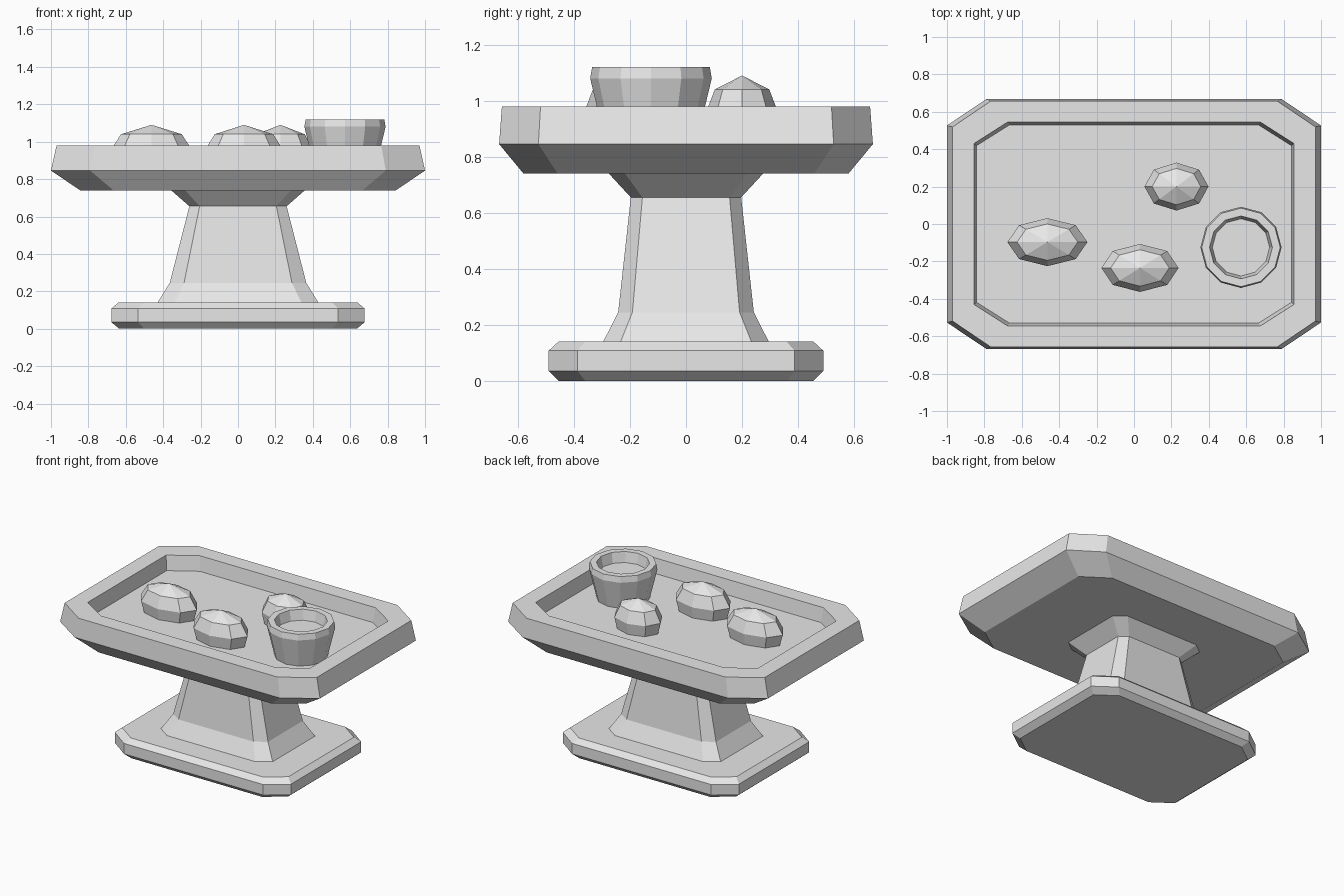
import bpy, bmesh, math

cube = bpy.data.objects.get("Cube")
if cube:
    bpy.data.objects.remove(cube, do_unlink=True)

grey = bpy.data.materials.new("light grey")
grey.use_nodes = True
colour = (0.8, 0.8, 0.8, 1)
grey.diffuse_color = colour
grey.node_tree.nodes["Principled BSDF"].inputs["Base Color"].default_value = colour


def chamfered(hx, hy, cut=0.21):
    """Rectangle with cut corners, counter-clockwise."""
    ix, iy = hx * (1 - cut), hy * (1 - cut)
    return [(hx, -iy), (hx, iy), (ix, hy), (-ix, hy),
            (-hx, iy), (-hx, -iy), (-ix, -hy), (ix, -hy)]


def ellipse(rx, ry, sides):
    angles = [2 * math.pi * i / sides for i in range(sides)]
    return [(rx * math.cos(a), ry * math.sin(a)) for a in angles]


def loft(name, rings, centre=(0, 0), apex=None):
    """Skin stacked (z, outline) rings, closing both ends; optional pointed top."""
    bm = bmesh.new()
    cx, cy = centre
    loops = [[bm.verts.new((cx + x, cy + y, z)) for x, y in outline]
             for z, outline in rings]
    n = len(loops[0])
    for low, high in zip(loops, loops[1:]):
        for i in range(n):
            j = (i + 1) % n
            bm.faces.new((low[i], low[j], high[j], high[i]))
    bm.faces.new(loops[0][::-1])
    if apex is None:
        bm.faces.new(loops[-1])
    else:
        tip = bm.verts.new((cx, cy, apex))
        for i in range(n):
            bm.faces.new((loops[-1][i], loops[-1][(i + 1) % n], tip))
    mesh = bpy.data.meshes.new(name)
    bm.to_mesh(mesh)
    bm.free()
    mesh.materials.append(grey)
    obj = bpy.data.objects.new(name, mesh)
    bpy.context.collection.objects.link(obj)
    return obj


def chamfered_loft(name, sections):
    return loft(name, [(z, chamfered(hx, hy)) for z, hx, hy in sections])


# Bevelled foot plate
chamfered_loft("base_plate", [
    (0, 0.635, 0.455), (0.035, 0.677, 0.49), (0.108, 0.677, 0.49), (0.14, 0.64, 0.455)])

# Tapered column with flared ends
chamfered_loft("pedestal", [
    (0.135, 0.433, 0.298), (0.245, 0.365, 0.242),
    (0.655, 0.26, 0.197), (0.745, 0.363, 0.28)])

# Table top: outer shell, rim, then sunken tray floor
chamfered_loft("table_top", [
    (0.74, 0.843, 0.58), (0.845, 1.0, 0.667), (0.98, 0.97, 0.657),
    (0.98, 0.855, 0.545), (0.88, 0.842, 0.53)])

# Faceted stones lying in the tray
stones = [("left_stone", -0.463, -0.097, 0.214),
          ("front_stone", 0.032, -0.235, 0.206),
          ("back_stone", 0.227, 0.2, 0.171)]
for name, x, y, rx in stones:
    profile = [(0.875, 0.88), (0.96, 1.0), (1.04, 0.76)]
    loft(name, [(z, ellipse(rx * s, 0.128 * s, 8)) for z, s in profile],
         (x, y), apex=1.09)

# Twelve-sided bowl with a thick rim and shallow inside
bowl = [(0.875, 0.168), (1.08, 0.217), (1.12, 0.21), (1.12, 0.168), (1.05, 0.153)]
loft("bowl", [(z, ellipse(r, r, 12)) for z, r in bowl], (0.572, -0.125))
